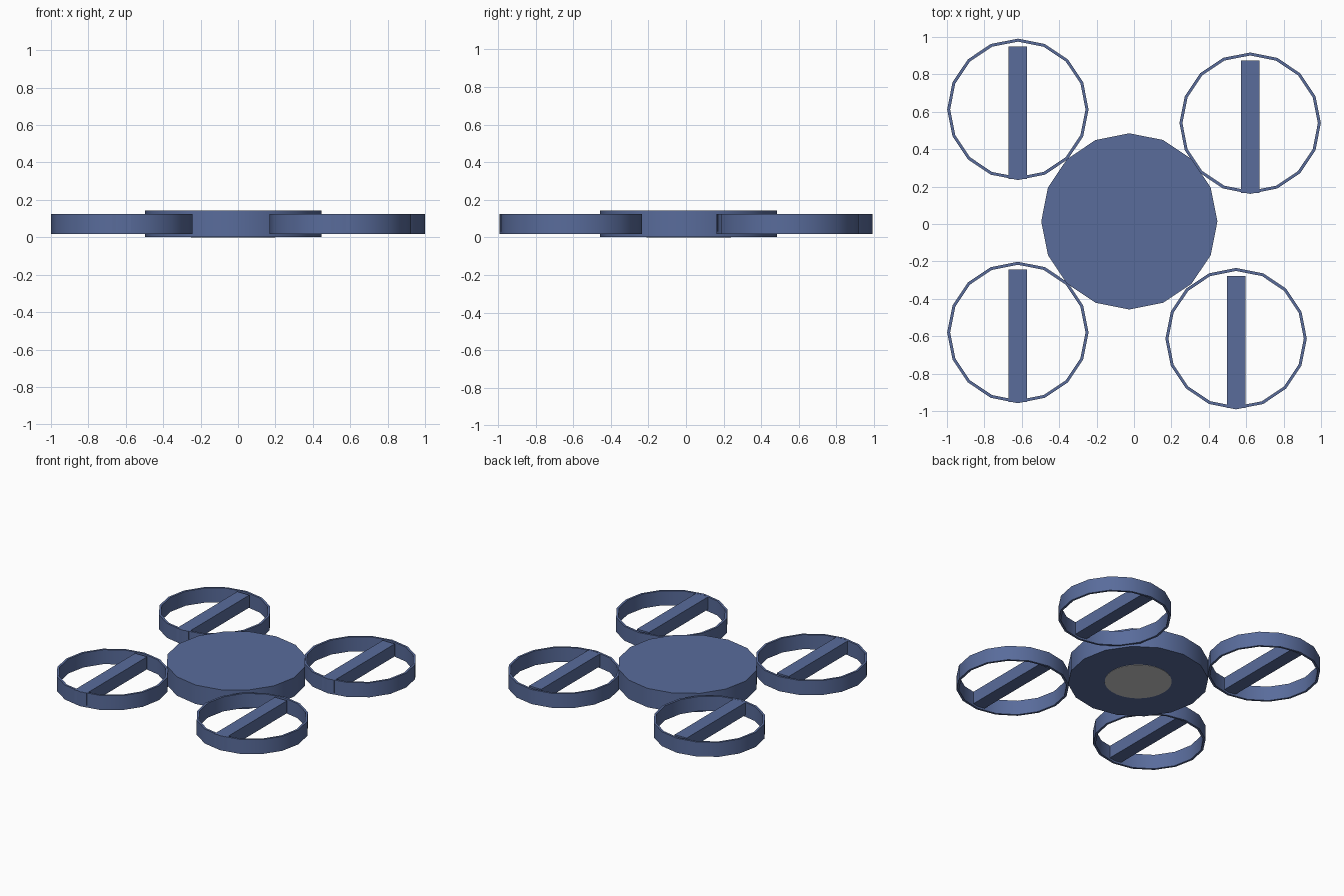
import bpy, bmesh
from math import cos, sin, tau

if "Cube" in bpy.data.objects:
    bpy.data.objects.remove(bpy.data.objects["Cube"])

SIDES = 16
navy = bpy.data.materials.new("navy")
navy.diffuse_color = (0.1, 0.15, 0.33, 1)
navy.use_nodes = True
navy.node_tree.nodes["Principled BSDF"].inputs["Base Color"].default_value = navy.diffuse_color


def finish(name, bm, loc, mat=None, smooth=True):
    bmesh.ops.recalc_face_normals(bm, faces=bm.faces)
    mesh = bpy.data.meshes.new(name)
    bm.to_mesh(mesh)
    bm.free()
    obj = bpy.data.objects.new(name, mesh)
    obj.location = loc
    bpy.context.collection.objects.link(obj)
    if mat:
        mesh.materials.append(mat)
    if smooth:
        bpy.ops.object.select_all(action='DESELECT')
        obj.select_set(True)
        bpy.context.view_layer.objects.active = obj
        bpy.ops.object.shade_smooth_by_angle()
    return obj


def disc(name, x, y, r, z0, z1, sides, mat=None):
    bm = bmesh.new()
    bmesh.ops.create_cone(bm, cap_ends=True, segments=sides, radius1=r, radius2=r, depth=z1 - z0)
    return finish(name, bm, (x, y, (z0 + z1) / 2), mat)


def ring(name, x, y, r_out, r_in, z0, z1):
    # rectangular profile carried around the circle
    profile = [(r_out, z0), (r_out, z1), (r_in, z1), (r_in, z0)]
    bm = bmesh.new()
    loops = [[bm.verts.new((r * cos(tau * i / SIDES), r * sin(tau * i / SIDES), z))
              for r, z in profile] for i in range(SIDES)]
    for i in range(SIDES):
        a, b = loops[i], loops[(i + 1) % SIDES]
        for j in range(4):
            k = (j + 1) % 4
            bm.faces.new((a[j], b[j], b[k], a[k]))
    return finish(name, bm, (x, y, 0), navy)


def bar(name, x, y, size, z):
    bm = bmesh.new()
    bmesh.ops.create_cube(bm, size=1)
    bmesh.ops.scale(bm, vec=size, verts=bm.verts)
    return finish(name, bm, (x, y, z), navy, smooth=False)


# central body and the grey sensor disc underneath
BX, BY = -0.025, 0.014
disc("body", BX, BY, 0.471, 0.002, 0.142, SIDES, navy)
disc("bottom_sensor", BX, BY, 0.225, 0.0, 0.02, 32)

# four rotor guards, each with a blade
rotors = {
    "back_left": (-0.621, 0.613),
    "back_right": (0.621, 0.539),
    "front_left": (-0.621, -0.580),
    "front_right": (0.546, -0.613),
}
for name, (x, y) in rotors.items():
    ring(name + "_guard", x, y, 0.378, 0.362, 0.018, 0.125)
    bar(name + "_blade", x, y - 0.018, (0.098, 0.708, 0.092), 0.078)
